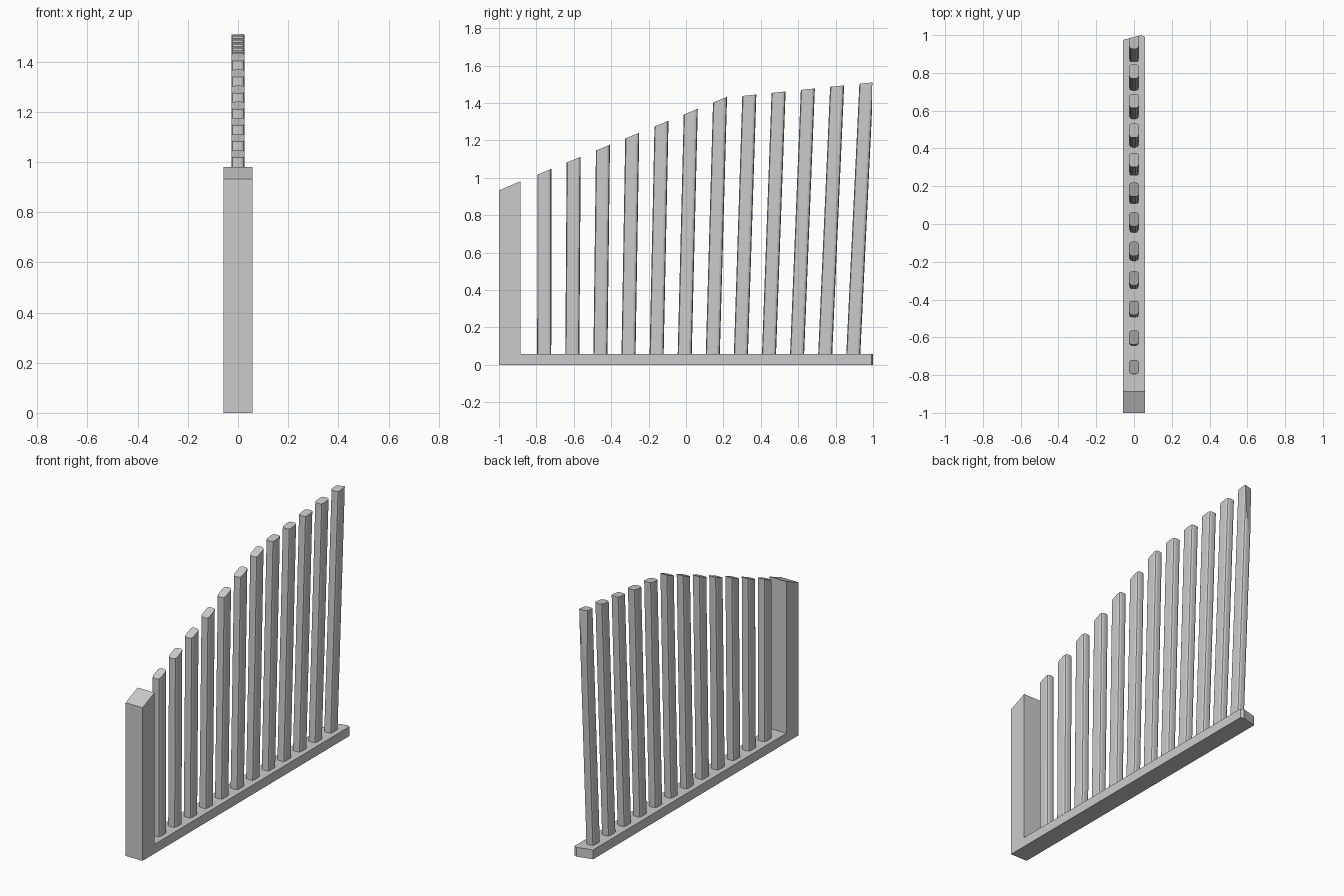
import bpy, bmesh, math
from mathutils import Vector

if "Cube" in bpy.data.objects:
    bpy.data.objects.remove(bpy.data.objects["Cube"])

W = 0.057          # half width of the frame
RAIL = 0.057       # rail height


def slope_top(y, steep):
    return 0.933 + 0.41 * (y + 1) if steep else 1.437 + 0.104 * (y - 0.297)


def cut(bm, p, q):
    # slice off everything behind the vertical plane through plan points p, q
    d = Vector((q[0] - p[0], q[1] - p[1], 0))
    normal = Vector((-d.y, d.x, 0)).normalized()
    res = bmesh.ops.bisect_plane(bm, geom=bm.verts[:] + bm.edges[:] + bm.faces[:],
                                 plane_co=(p[0], p[1], 0), plane_no=normal,
                                 clear_outer=True)
    edges = [e for e in res["geom_cut"] if isinstance(e, bmesh.types.BMEdge)]
    if edges:
        bmesh.ops.holes_fill(bm, edges=edges, sides=0)


def loft(name, ring_a, ring_b, cuts=()):
    # closed solid between two matching rings
    bm = bmesh.new()
    a = [bm.verts.new(p) for p in ring_a]
    b = [bm.verts.new(p) for p in ring_b]
    bm.faces.new(a)
    bm.faces.new(b[::-1])
    n = len(a)
    for i in range(n):
        bm.faces.new((a[i], b[i], b[(i + 1) % n], a[(i + 1) % n]))
    for p, q in cuts:
        cut(bm, p, q)
    bmesh.ops.recalc_face_normals(bm, faces=bm.faces[:])
    me = bpy.data.meshes.new(name)
    bm.to_mesh(me)
    bm.free()
    ob = bpy.data.objects.new(name, me)
    bpy.context.collection.objects.link(ob)
    return ob


END = ((-W, 0.975), (0.038, 1.0))
CORNER = ((0.038, 1.0), (W, 0.991))

# post and bottom rail: one L profile with a skewed far end
profile = [(-1, 0), (1.05, 0), (1.05, RAIL), (-0.885, RAIL), (-0.885, 0.981), (-1, 0.933)]
loft("post_and_rail", [(-W, y, z) for y, z in profile],
     [(W, y, z) for y, z in profile], (END, CORNER))

# rounded slat cross-section
hx, hy, r = 0.026, 0.0375, 0.015
section = []
for k, (sx, sy) in enumerate(((1, 1), (-1, 1), (-1, -1), (1, -1))):
    for s in range(3):
        t = math.radians(90 * k + 45 * s)
        section.append((sx * (hx - r) + r * math.cos(t), sy * (hy - r) + r * math.sin(t)))

# slats lean progressively further back
for i in range(12):
    y0 = -0.758 + 0.1502 * i
    y1 = -0.757 + 0.1565 * i
    bottom = [(x, y0 + y, RAIL - 0.005) for x, y in section]
    top = [(x, y1 + y, slope_top(y1 + y, i < 7)) for x, y in section]
    loft(f"slat_{i + 1}", bottom, top, (END,))
